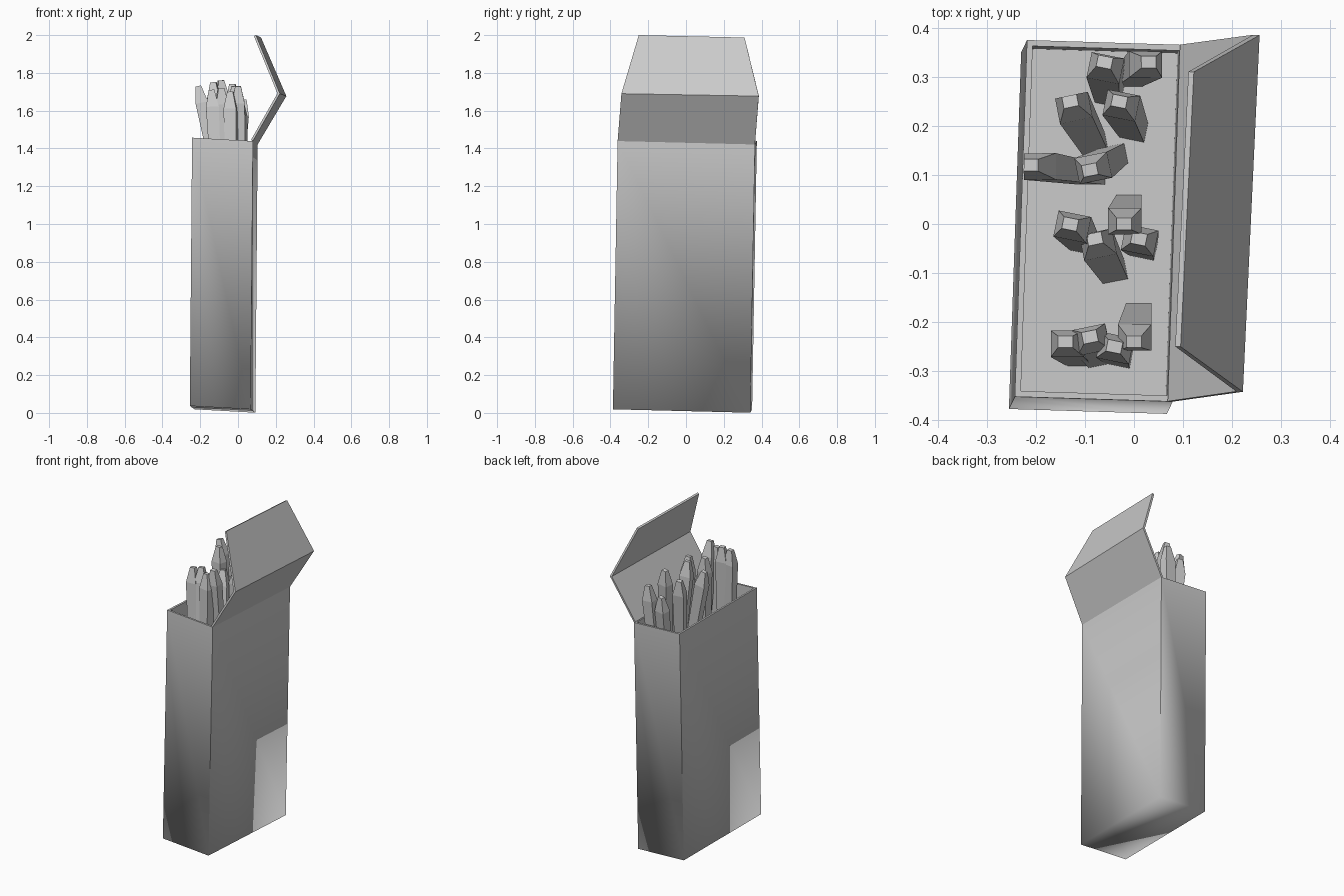
import bpy
import bmesh
from mathutils import Vector, Matrix

cube = bpy.data.objects.get("Cube")
if cube:
    bpy.data.objects.remove(cube, do_unlink=True)

# One plain card colour
grey = bpy.data.materials.new("plain grey")
grey.use_nodes = True
colour = (0.6, 0.6, 0.6, 1)
grey.diffuse_color = colour
grey.node_tree.nodes["Principled BSDF"].inputs["Base Color"].default_value = colour


def finish(bm, name):
    """Turn a bmesh into a named object with the card colour."""
    bmesh.ops.recalc_face_normals(bm, faces=bm.faces)
    mesh = bpy.data.meshes.new(name)
    bm.to_mesh(mesh)
    bm.free()
    mesh.materials.append(grey)
    obj = bpy.data.objects.new(name, mesh)
    bpy.context.collection.objects.link(obj)
    return obj


# The carton leans slightly: a corner and three edge directions describe it
corner = Vector((-0.255, -0.377, 0.037))
across = Vector((0.322, -0.01, -0.018))
along = Vector((0.025, 0.727, -0.018))
up = Vector((0.012, 0.025, 1.42))
wall = 0.012


def carton_point(a, b, c):
    return corner + across * a + along * b + up * c


# Carton: leaning box, rim inset, recess pushed down to the tray floor
bm = bmesh.new()
bmesh.ops.create_cube(bm, size=1)
for v in bm.verts:
    v.co = carton_point(*(v.co + Vector((0.5, 0.5, 0.5))))
bm.normal_update()
top = max(bm.faces, key=lambda f: f.calc_center_median().z)
base = min(bm.faces, key=lambda f: f.calc_center_median().z)
base_edges = list(base.edges)
bmesh.ops.inset_region(bm, faces=[top], thickness=wall, use_even_offset=True)
recess = bmesh.ops.extrude_face_region(bm, geom=[top])
floor_verts = [g for g in recess["geom"] if isinstance(g, bmesh.types.BMVert)]
bmesh.ops.translate(bm, verts=floor_verts, vec=up * -0.22)
if top.is_valid:
    bmesh.ops.delete(bm, geom=[top], context="FACES")
# Soft shading around the base, crisp everywhere else
for f in bm.faces:
    f.smooth = True
for e in bm.edges:
    e.smooth = e in base_edges
finish(bm, "carton")

# Open lid: riser from the hinge, then a tapered tuck flap folded back over
bm = bmesh.new()
rows = [
    (carton_point(1, 0, 1), carton_point(1, 1, 1)),
    (Vector((0.222, -0.342, 1.69)), Vector((0.256, 0.385, 1.677))),
    (Vector((0.095, -0.25, 2.0)), Vector((0.122, 0.31, 1.987))),
]
verts = [[bm.verts.new(p) for p in row] for row in rows]
for low, high in zip(verts, verts[1:]):
    bm.faces.new((low[0], low[1], high[1], high[0]))
lid = finish(bm, "open_lid")
# Thicken towards the carton side
facing = lid.data.polygons[0].normal.x
solid = lid.modifiers.new("card thickness", "SOLIDIFY")
solid.thickness = wall
solid.offset = -1 if facing > 0 else 1
solid.use_even_offset = True


def stick(name, tip, foot, spin):
    """Square stick with a blunt tapered tip."""
    axis = (tip - foot).normalized()
    turn = Matrix.Rotation(spin, 3, "Z")
    shoulder = tip - axis * 0.09
    bm = bmesh.new()
    rings = []
    for centre, size in ((foot, 0.75), (shoulder, 1), (tip, 0.45)):
        ring = []
        for sx, sy in ((-1, -1), (1, -1), (1, 1), (-1, 1)):
            offset = turn @ Vector((sx * 0.034, sy * 0.027, 0)) * size
            offset -= axis * offset.dot(axis)
            ring.append(bm.verts.new(centre + offset))
        rings.append(ring)
    for low, high in zip(rings, rings[1:]):
        for i in range(4):
            j = (i + 1) % 4
            bm.faces.new((low[i], low[j], high[j], high[i]))
    bm.faces.new(rings[0][::-1])
    bm.faces.new(rings[-1])
    finish(bm, name)


# Sticks in hundredths: tip x, y, z, then lean of the foot in x and y
sticks = [
    (-6, 33, 161, 1, -7), (3, 33, 166, -4, -3), (-13, 25, 170, 5, -9),
    (-3, 25, 174, 3, -6), (-21, 12, 173, 13, -2), (-9, 11, 176, 5, 3),
    (-13, 0, 175, 3, -4), (-2, 0, 173, 1, 4), (-8, -3, 163, 4, -7),
    (1, -3, 166, 1, -2), (-14, -24, 171, 3, -3), (-9, -23, 172, 2, -4),
    (-4, -25, 170, 1, -2), (0, -24, 173, 1, 6),
]
for n, row in enumerate(sticks):
    x, y, z, lean_x, lean_y = (value / 100 for value in row)
    tip = Vector((x, y, z))
    foot = Vector((x + lean_x, y + lean_y, 1.1))
    stick("stick_" + str(n + 1), tip, foot, (n % 3 - 1) * 0.2)
